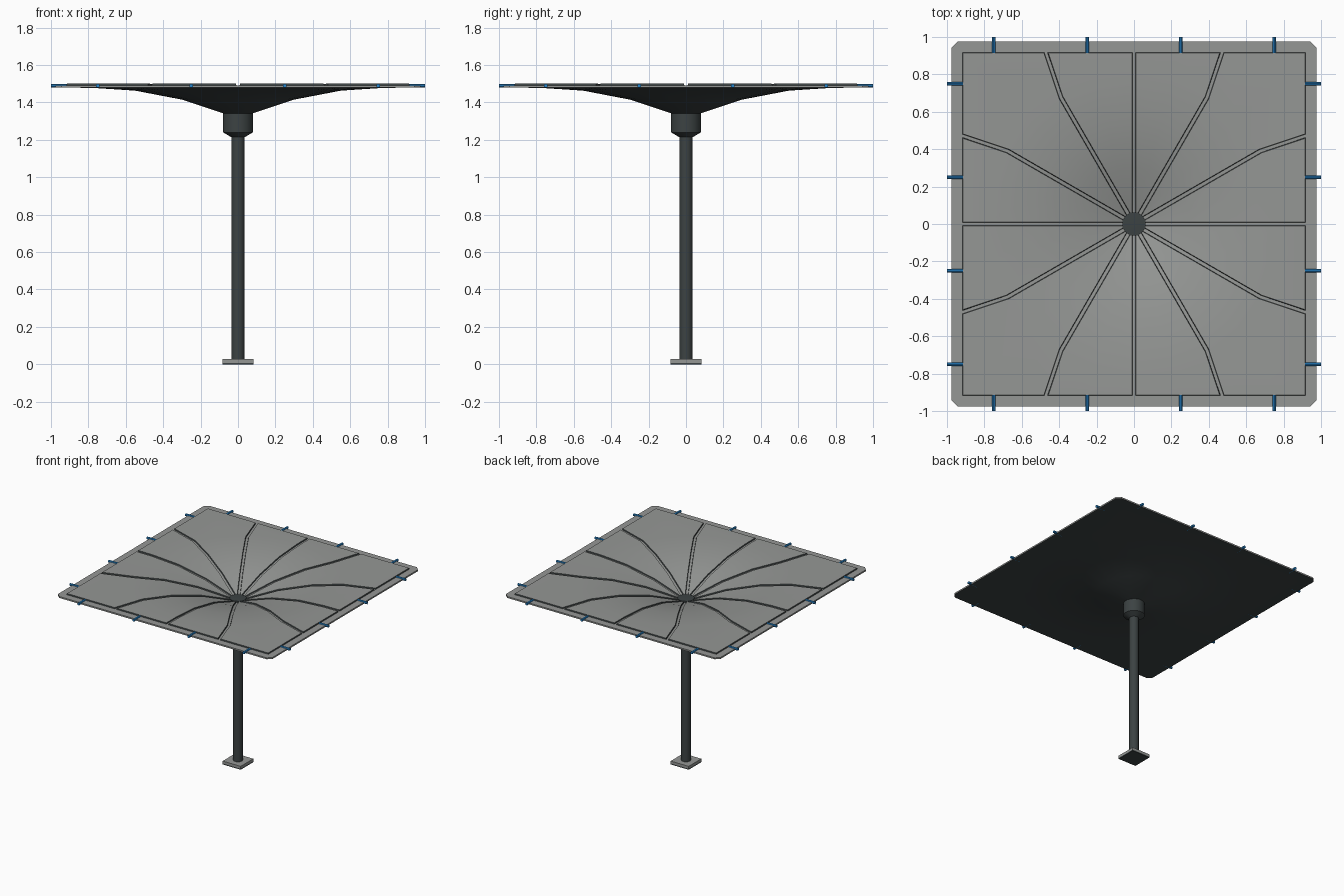
import bpy, bmesh, math
from mathutils import Vector

if "Cube" in bpy.data.objects:
    bpy.data.objects.remove(bpy.data.objects["Cube"])

def mat(name, c):
    m = bpy.data.materials.new(name)
    m.diffuse_color = (*c, 1)
    m.use_nodes = True
    m.node_tree.nodes["Principled BSDF"].inputs["Base Color"].default_value = m.diffuse_color
    return m

GREY = mat("warm grey", (0.30, 0.31, 0.30))
DARK = mat("dark slate", (0.045, 0.055, 0.056))
BLUE = mat("blue", (0.02, 0.235, 0.60))

def finish(bm, name, mats, smooth=True, recalc=True):
    if recalc:
        bmesh.ops.recalc_face_normals(bm, faces=bm.faces)
    me = bpy.data.meshes.new(name)
    bm.to_mesh(me)
    bm.free()
    ob = bpy.data.objects.new(name, me)
    bpy.context.collection.objects.link(ob)
    for m in mats:
        me.materials.append(m)
    if smooth:
        bpy.ops.object.select_all(action='DESELECT')
        bpy.context.view_layer.objects.active = ob
        ob.select_set(True)
        bpy.ops.object.shade_smooth_by_angle(angle=math.radians(30))
    return ob

# Funnel rings (radius, underside height); the outer rings are square
RINGS = [(0.06, 1.335), (0.30, 1.415), (0.55, 1.463), (0.78, 1.478)]
SKIN, LIFT = 0.012, 0.009

def circle_pt(r, a, z):
    t = math.radians(a)
    return Vector((r * math.cos(t), r * math.sin(t), z))

def square_pt(s, a, z):
    q = round(a / 90)
    d = a - 90 * q
    f = abs(d)
    k = 0.514 * f / 30 if f <= 30 else 0.514 + 0.486 * (f - 30) / 15
    t = math.radians(90 * q)
    y = math.copysign(k * s, d)
    return Vector((s * math.cos(t) - y * math.sin(t), s * math.sin(t) + y * math.cos(t), z))

def column(a, dz, squares):
    return ([circle_pt(r, a, z + dz) for r, z in RINGS]
            + [square_pt(s, a, 1.479 + dz) for s in squares])

# Canopy shell: grey above, dark underneath
angles = [90 * q + d for q in range(4) for d in (0, 15, 30, 44, 46, 60, 75)]
bm = bmesh.new()
layers = []
for dz in (0, SKIN):
    cols = [[bm.verts.new(p) for p in column(a, dz, (0.915, 0.975))] for a in angles]
    layers.append(cols)
    for i in range(len(cols)):
        A, B = cols[i - 1], cols[i]
        for j in range(len(A) - 1):
            f = bm.faces.new((A[j], A[j + 1], B[j + 1], B[j]))
            f.material_index = 0 if dz else 1
    f = bm.faces.new([c[0] for c in cols])
    f.material_index = 1
for i in range(len(angles)):
    lo, hi = layers
    bm.faces.new((lo[i - 1][-1], lo[i][-1], hi[i][-1], hi[i - 1][-1]))
finish(bm, "canopy_shell", [GREY, DARK])

# Raised panels with narrow grooves between them, dark side walls
bm = bmesh.new()
for k in range(12):
    a0 = 30 * k
    grids = []
    for dz, inset, s in ((SKIN - 0.002, 0.008, 0.918), (SKIN + LIFT, 0.012, 0.914)):
        g = []
        for n, a in enumerate((a0, a0 + 15, a0 + 30)):
            pts = column(a, dz, (s,))
            sgn = (1, 0, -1)[n]
            for j, p in enumerate(pts):
                if j == len(pts) - 1:   # slide along the straight rim
                    mid = square_pt(s, a0 + 15, p.z)
                    if sgn:
                        p += (mid - p).normalized() * inset if k % 3 != 1 else \
                            (square_pt(s, a + sgn * 14.9, p.z) - p).normalized() * inset
                else:
                    t = math.radians(a)
                    p += Vector((-math.sin(t), math.cos(t), 0)) * inset * sgn
            g.append([bm.verts.new(p) for p in pts])
        grids.append(g)
    lo, hi = grids
    for n in range(2):
        for j in range(len(RINGS)):
            bm.faces.new((hi[n][j], hi[n][j + 1], hi[n + 1][j + 1], hi[n + 1][j]))
    def border(g):
        return g[0] + [g[1][-1]] + g[2][::-1] + [g[1][0]]
    L, H = border(lo), border(hi)
    for i in range(len(L)):
        f = bm.faces.new((L[i - 1], L[i], H[i], H[i - 1]))
        f.material_index = 1
finish(bm, "canopy_panels", [GREY, DARK])

# Turned parts: list of (radius, height)
def lathe(name, prof, n, m):
    bm = bmesh.new()
    rings = [[bm.verts.new(circle_pt(r, 360 * (i + 0.5) / n, z)) for i in range(n)] for r, z in prof]
    for A, B in zip(rings, rings[1:]):
        for i in range(n):
            bm.faces.new((A[i - 1], A[i], B[i], B[i - 1]))
    bm.faces.new(rings[0])
    bm.faces.new(rings[-1])
    return finish(bm, name, [m])

lathe("pole", [(0.036, 0.0), (0.036, 1.23)], 16, DARK)
lathe("collar", [(0.038, 1.215), (0.081, 1.24), (0.081, 1.343)], 16, DARK)
lathe("drain_cap", [(0.064, 1.34), (0.064, 1.36), (0.03, 1.362)], 12, DARK)

# Foot plate, dark below
bm = bmesh.new()
bmesh.ops.create_cube(bm, size=1)
for v in bm.verts:
    v.co = Vector((v.co.x * 0.164, v.co.y * 0.164, 0.018 + v.co.z * 0.02))
finish(bm, "foot_plate", [GREY], smooth=False)
bm = bmesh.new()
bmesh.ops.create_cube(bm, size=1)
for v in bm.verts:
    v.co = Vector((v.co.x * 0.164, v.co.y * 0.164, 0.004 + v.co.z * 0.008))
finish(bm, "foot_base", [DARK], smooth=False)

# Blue rim pegs, four on each side
for q in range(4):
    t = math.radians(90 * q)
    for n, y in enumerate((-0.75, -0.25, 0.25, 0.75)):
        bpy.ops.mesh.primitive_cylinder_add(
            vertices=8, radius=0.0105, depth=0.085,
            location=(0.9575 * math.cos(t) - y * math.sin(t), 0.9575 * math.sin(t) + y * math.cos(t), 1.489),
            rotation=(0, math.pi / 2, t))
        ob = bpy.context.object
        ob.name = f"rim_peg_{q}_{n}"
        ob.data.materials.append(BLUE)
        bpy.ops.object.shade_smooth_by_angle(angle=math.radians(30))
